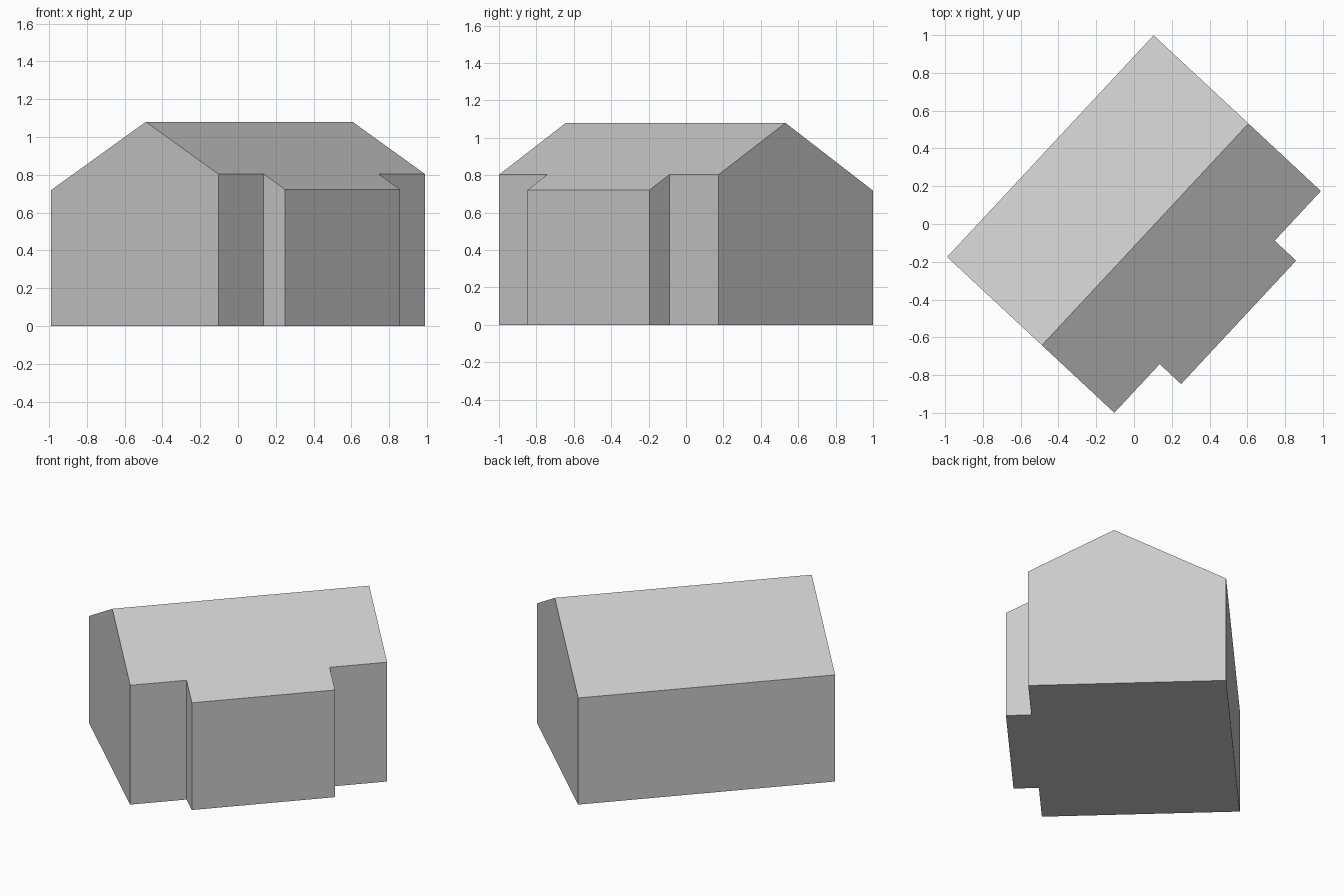
import bpy, bmesh, math

cube = bpy.data.objects.get("Cube")
if cube:
    bpy.data.objects.remove(cube, do_unlink=True)

# One plain grey for the whole house
grey = bpy.data.materials.new("light_grey")
grey.use_nodes = True
colour = (0.6, 0.6, 0.6, 1)
grey.diffuse_color = colour
grey.node_tree.nodes["Principled BSDF"].inputs["Base Color"].default_value = colour

# Dimensions along the ridge (x) and across it (y), before turning
HALF_LENGTH, HALF_WIDTH = 0.802, 0.605
RIDGE_Y, RIDGE_Z, PITCH = -0.081, 1.08, 0.527
BAY_START, BAY_END, BAY_Y = -0.45, 0.443, -0.76


def roof_height(y):
    return RIDGE_Z - PITCH * abs(y - RIDGE_Y)


# Footprint, anticlockwise from one end of the ridge round the bay side
footprint = [
    (-HALF_LENGTH, RIDGE_Y), (-HALF_LENGTH, -HALF_WIDTH),
    (BAY_START, -HALF_WIDTH), (BAY_START, BAY_Y),
    (BAY_END, BAY_Y), (BAY_END, -HALF_WIDTH),
    (HALF_LENGTH, -HALF_WIDTH), (HALF_LENGTH, RIDGE_Y),
    (HALF_LENGTH, HALF_WIDTH), (-HALF_LENGTH, HALF_WIDTH),
]

bm = bmesh.new()
base = [bm.verts.new((x, y, 0)) for x, y in footprint]
top = [bm.verts.new((x, y, roof_height(y))) for x, y in footprint]

# Floor, walls and the two roof slopes
bm.faces.new(base[::-1])
count = len(base)
for i in range(count):
    j = (i + 1) % count
    bm.faces.new((base[i], base[j], top[j], top[i]))
bm.faces.new(top[:8])
bm.faces.new(top[7:] + top[:1])

# Merge each gable into a single flat face
bmesh.ops.dissolve_limit(bm, angle_limit=math.radians(1),
                         verts=bm.verts[:], edges=bm.edges[:])
bmesh.ops.recalc_face_normals(bm, faces=bm.faces[:])

mesh = bpy.data.meshes.new("house_body")
bm.to_mesh(mesh)
bm.free()
mesh.materials.append(grey)
house = bpy.data.objects.new("house_body", mesh)
house.rotation_euler.z = math.radians(47.03)
bpy.context.collection.objects.link(house)
